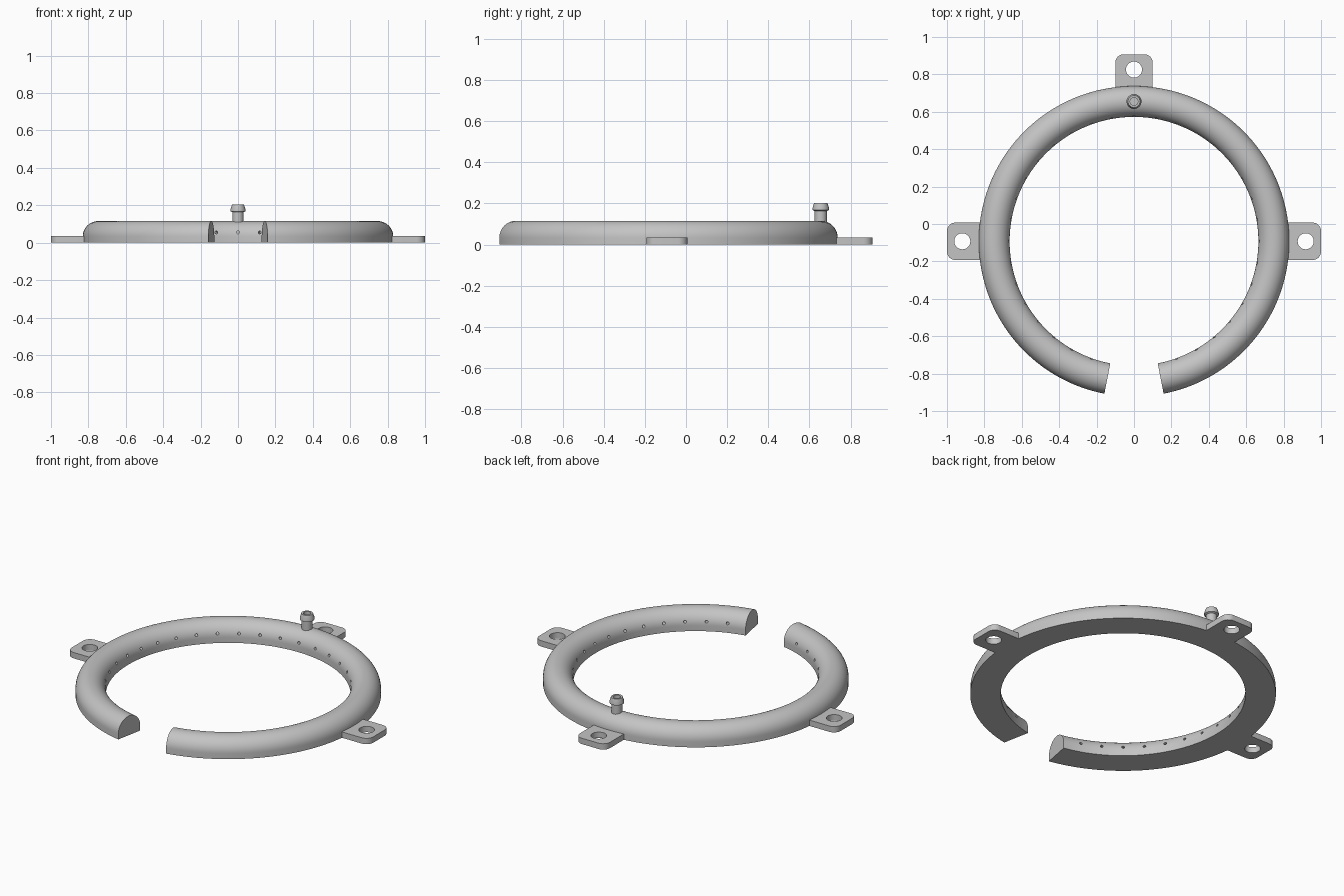
import bpy, bmesh, math
from mathutils import Matrix, Vector

if "Cube" in bpy.data.objects:
    bpy.data.objects.remove(bpy.data.objects["Cube"])

CY = -0.0925                 # ring centre in y
R_MID, HALF = 0.7475, 0.0825  # ring mid radius, half width
WALL = 0.033                 # height of the straight lower wall
END = math.radians(169)      # ring runs from -END to END, measured from +y

grey = bpy.data.materials.new("light_grey")
grey.diffuse_color = (0.55, 0.55, 0.55, 1)
grey.use_nodes = True
grey.node_tree.nodes["Principled BSDF"].inputs["Base Color"].default_value = grey.diffuse_color


def finish(bm, name):
    bmesh.ops.recalc_face_normals(bm, faces=bm.faces[:])
    me = bpy.data.meshes.new(name)
    bm.to_mesh(me)
    bm.free()
    me.materials.append(grey)
    ob = bpy.data.objects.new(name, me)
    bpy.context.collection.objects.link(ob)
    return ob


def select(ob):
    bpy.ops.object.select_all(action='DESELECT')
    ob.select_set(True)
    bpy.context.view_layer.objects.active = ob


def smooth(ob):
    select(ob)
    bpy.ops.object.shade_smooth_by_angle(angle=math.radians(35))


def polar(r, a, z):
    return Vector((r * math.sin(a), CY + r * math.cos(a), z))


# Open ring: D-shaped section swept around the centre
section = [(-HALF, 0)]
section += [(-HALF * math.cos(math.pi * i / 24), WALL + HALF * math.sin(math.pi * i / 24))
            for i in range(25)]
section += [(HALF, 0)]
STEPS = 150
bm = bmesh.new()
rows = []
for k in range(STEPS + 1):
    a = -END + 2 * END * k / STEPS
    rows.append([bm.verts.new(polar(R_MID + x, a, z)) for x, z in section])
n = len(section)
for r0, r1 in zip(rows, rows[1:]):
    for i in range(n):
        j = (i + 1) % n
        bm.faces.new((r0[i], r0[j], r1[j], r1[i]))
bm.faces.new(rows[0])
bm.faces.new(rows[-1])
ring = finish(bm, "ring_tube")

# Small jet holes every ten degrees on the inner wall
bm = bmesh.new()
for k in range(-16, 17):
    a = math.radians(10 * k)
    m = (Matrix.Translation(polar(0.685, a, 0.055)) @ Matrix.Rotation(-a, 4, 'Z')
         @ Matrix.Rotation(math.pi / 2, 4, 'X'))
    bmesh.ops.create_cone(bm, cap_ends=True, segments=12, radius1=0.008,
                          radius2=0.008, depth=0.08, matrix=m)
cutter = finish(bm, "jet_hole_cutter")
cutter.hide_render = True
mod = ring.modifiers.new("jet_holes", 'BOOLEAN')
mod.operation, mod.solver, mod.object = 'DIFFERENCE', 'EXACT', cutter
select(ring)
bpy.ops.object.modifier_apply(modifier=mod.name)
bpy.data.objects.remove(cutter)
smooth(ring)


# Mounting tabs: rounded plate with a screw hole
def tab(name, angle):
    bm = bmesh.new()
    c, w, tip, thick = 0.045, 0.1, 1.0, 0.035
    outline = [(-w, 0.79)]
    for cx, start in ((-w + c, 180), (w - c, 90)):
        for i in range(9):
            t = math.radians(start - 90 * i / 8)
            outline.append((cx + c * math.cos(t), tip - c + c * math.sin(t)))
    outline.append((w, 0.79))
    hole = [(0.043 * math.cos(math.tau * i / 32), 0.918 + 0.043 * math.sin(math.tau * i / 32))
            for i in range(32)]
    edges = []
    for loop in (outline, hole):
        vs = [bm.verts.new((x, y, 0)) for x, y in loop]
        edges += [bm.edges.new((vs[i - 1], vs[i])) for i in range(len(vs))]
    bmesh.ops.triangle_fill(bm, edges=edges, use_beauty=True)
    ext = bmesh.ops.extrude_face_region(bm, geom=bm.faces[:], use_keep_orig=True)
    up = [v for v in ext["geom"] if isinstance(v, bmesh.types.BMVert)]
    bmesh.ops.translate(bm, verts=up, vec=(0, 0, thick))
    bmesh.ops.transform(bm, verts=bm.verts[:], matrix=Matrix.Translation((0, CY, 0))
                        @ Matrix.Rotation(angle, 4, 'Z'))
    smooth(finish(bm, name))


tab("tab_back", 0)
tab("tab_left", math.pi / 2)
tab("tab_right", -math.pi / 2)

# Hose nozzle: lathed stem with a barbed head and a blind bore
profile = [(0, 0.09), (0.03, 0.09), (0.03, 0.163), (0.04, 0.168), (0.04, 0.178),
           (0.032, 0.203), (0.021, 0.203), (0.021, 0.122), (0, 0.122)]
bm = bmesh.new()
SEG = 32
vs = [bm.verts.new((r, 0, z)) for r, z in profile]
es = [bm.edges.new(p) for p in zip(vs, vs[1:])]
bmesh.ops.spin(bm, geom=vs + es, cent=(0, 0, 0), axis=(0, 0, 1), angle=math.tau, steps=SEG)
bmesh.ops.remove_doubles(bm, verts=bm.verts[:], dist=0.0005)
bmesh.ops.translate(bm, verts=bm.verts[:], vec=(0, CY + R_MID, 0))
smooth(finish(bm, "hose_nozzle"))
